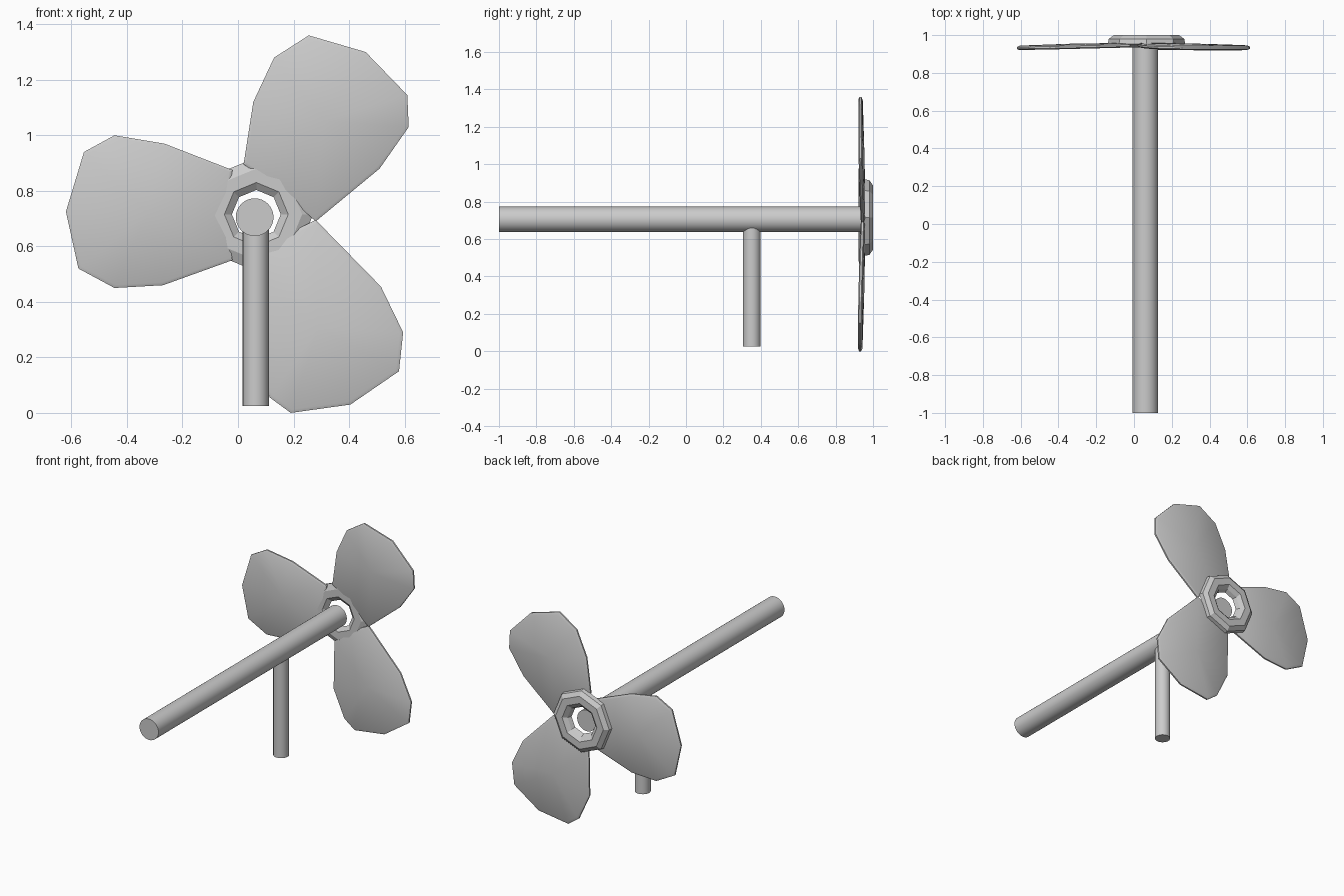
import bpy, bmesh, math

if "Cube" in bpy.data.objects:
    bpy.data.objects.remove(bpy.data.objects["Cube"])

HX, HZ = 0.066, 0.715   # hub axis position


def finish(name, bm, smooth=None):
    bmesh.ops.recalc_face_normals(bm, faces=bm.faces)
    me = bpy.data.meshes.new(name)
    bm.to_mesh(me)
    bm.free()
    ob = bpy.data.objects.new(name, me)
    bpy.context.collection.objects.link(ob)
    if smooth:
        bpy.ops.object.select_all(action='DESELECT')
        ob.select_set(True)
        bpy.context.view_layer.objects.active = ob
        bpy.ops.object.shade_smooth_by_angle(angle=math.radians(smooth))
    return ob


def rod(name, radius, length, loc, rot=(0, 0, 0)):
    bpy.ops.mesh.primitive_cylinder_add(vertices=32, radius=radius, depth=length,
                                        location=loc, rotation=rot)
    bpy.context.object.name = name
    bpy.ops.object.shade_smooth_by_angle(angle=math.radians(40))


def bridge(bm, a, b):
    n = len(a)
    for i in range(n):
        bm.faces.new((a[i], a[(i + 1) % n], b[(i + 1) % n], b[i]))


# Long horizontal shaft and the upright post under it
rod("shaft", 0.068, 1.935, (0.06, -0.0325, 0.705), (math.pi / 2, 0, 0))
rod("post", 0.047, 0.655, (0.064, 0.352, 0.3525))

# Eight-sided ring hub: (radius, y) section swept round the axis
section = [(0.205, 0.953), (0.2, 0.98), (0.172, 1.0), (0.125, 1.0),
           (0.1, 0.98), (0.088, 0.955), (0.115, 0.935), (0.165, 0.935)]
bm = bmesh.new()
rings = []
for k in range(8):
    a = k * math.pi / 4
    rings.append([bm.verts.new((HX + r * math.cos(a), y, HZ + r * math.sin(a)))
                  for r, y in section])
for k in range(8):
    bridge(bm, rings[k], rings[(k + 1) % 8])
finish("hub", bm)


def blade(name, outline):
    """Thin blade with a rounded rim, leaning forward towards the tip."""
    n = len(outline)
    cx = sum(p[0] for p in outline) / n
    cz = sum(p[1] for p in outline) / n

    def point(bm, x, z, dy):
        r = math.hypot(x - HX, z - HZ)
        return bm.verts.new((x, 0.951 - 0.026 * r + dy, z))

    bm = bmesh.new()
    loops = [[point(bm, cx + (x - cx) * s, cz + (z - cz) * s, dy) for x, z in outline]
             for s, dy in ((0.96, -0.012), (1, -0.006), (1, 0.004), (0.95, 0.011))]
    for a, b in zip(loops, loops[1:]):
        bridge(bm, a, b)
    for loop, dy in ((loops[0], -0.013), (loops[-1], 0.014)):
        c = point(bm, cx, cz, dy)
        for i in range(n):
            bm.faces.new((loop[i], loop[(i + 1) % n], c))
    finish(name, bm, 30)


# Three blades, outlines in (x, z)
blade("blade_left", [(-0.02, 0.875), (-0.265, 0.97), (-0.445, 1.0), (-0.555, 0.94),
                     (-0.62, 0.725), (-0.575, 0.52), (-0.445, 0.45), (-0.27, 0.46),
                     (-0.02, 0.55), (-0.045, 0.71)])
blade("blade_upper", [(0.28, 0.69), (0.51, 0.88), (0.615, 1.03), (0.61, 1.145),
                      (0.46, 1.3), (0.255, 1.36), (0.13, 1.28), (0.055, 1.12),
                      (0.02, 0.895), (0.135, 0.82)])
blade("blade_lower", [(0.035, 0.53), (0.035, 0.225), (0.115, 0.055), (0.19, 0.0),
                      (0.405, 0.03), (0.58, 0.15), (0.595, 0.29), (0.515, 0.455),
                      (0.28, 0.695), (0.13, 0.62)])
